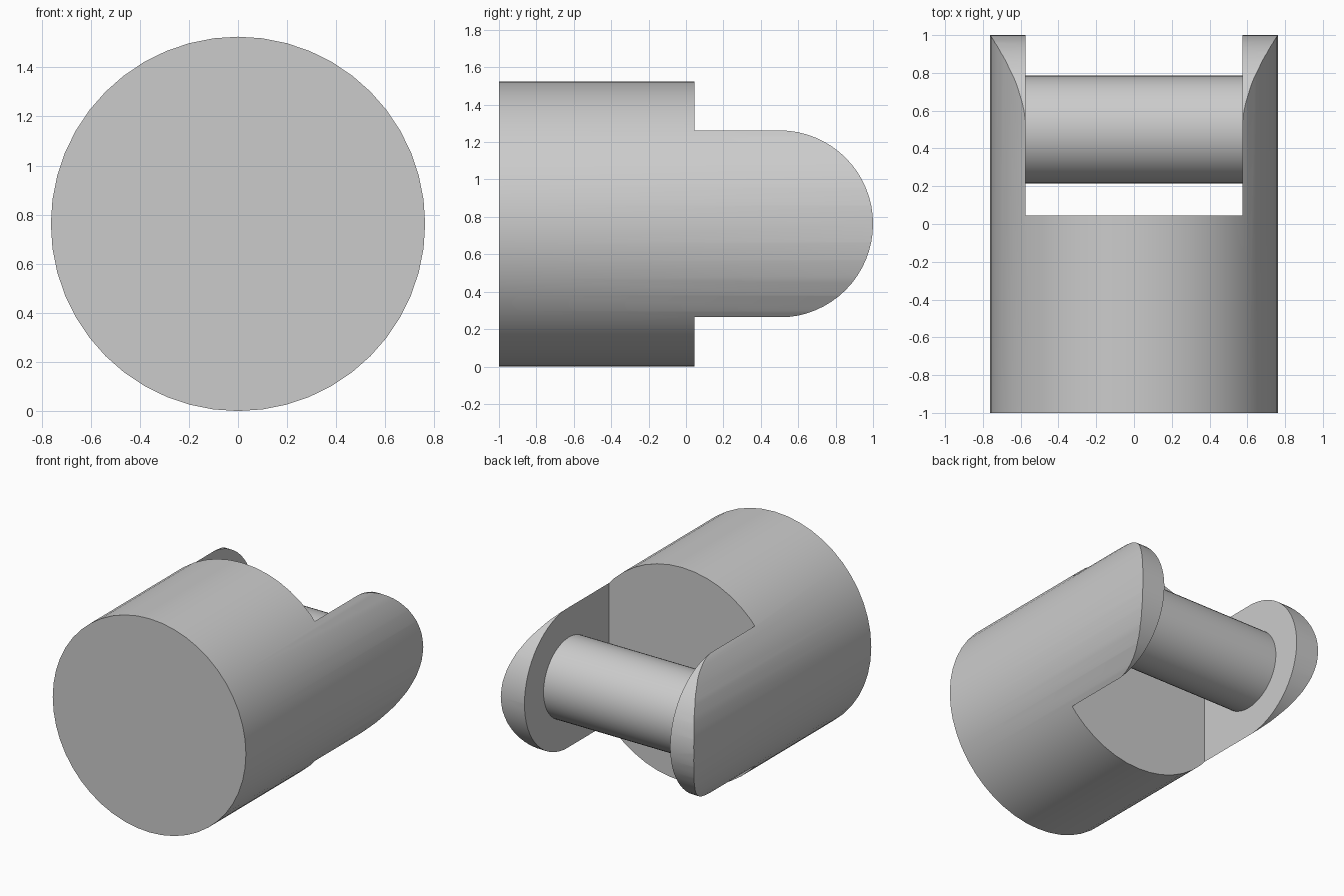
import bpy, bmesh, math
from mathutils import Matrix

cube = bpy.data.objects.get("Cube")
if cube:
    bpy.data.objects.remove(cube, do_unlink=True)

RADIUS = 0.7625      # barrel radius and axis height
SLOT = 0.575         # half width of the fork gap
EAR = 0.5            # radius of the rounded fork ends

grey = bpy.data.materials.new("plain_grey")
grey.use_nodes = True
colour = (0.6, 0.6, 0.6, 1)
grey.diffuse_color = colour
grey.node_tree.nodes["Principled BSDF"].inputs["Base Color"].default_value = colour


def add_object(name, bm):
    bmesh.ops.recalc_face_normals(bm, faces=bm.faces)
    mesh = bpy.data.meshes.new(name)
    bm.to_mesh(mesh)
    bm.free()
    mesh.materials.append(grey)
    obj = bpy.data.objects.new(name, mesh)
    bpy.context.collection.objects.link(obj)
    return obj


def cylinder(name, radius, length, axis, centre, sides):
    bm = bmesh.new()
    bmesh.ops.create_cone(bm, cap_ends=True, segments=sides, radius1=radius,
                          radius2=radius, depth=length)
    turn = Matrix.Rotation(math.pi / 2, 4, axis)
    bm.transform(Matrix.Translation(centre) @ turn)
    return add_object(name, bm)


def side_prism(name, outline, half_width):
    """Extrude a (y, z) outline across x."""
    bm = bmesh.new()
    face = bm.faces.new([bm.verts.new((-half_width, y, z)) for y, z in outline])
    ext = bmesh.ops.extrude_face_region(bm, geom=[face])
    moved = [v for v in ext["geom"] if isinstance(v, bmesh.types.BMVert)]
    bmesh.ops.translate(bm, verts=moved, vec=(2 * half_width, 0, 0))
    return add_object(name, bm)


def select(obj):
    bpy.ops.object.select_all(action='DESELECT')
    obj.select_set(True)
    bpy.context.view_layer.objects.active = obj


def boolean(target, cutter, operation):
    mod = target.modifiers.new("cut", 'BOOLEAN')
    mod.operation, mod.solver, mod.object = operation, 'EXACT', cutter
    select(target)
    bpy.ops.object.modifier_apply(modifier=mod.name)
    bpy.data.objects.remove(cutter, do_unlink=True)


# Barrel with two rounded fork ears
body = cylinder("forked_barrel", RADIUS, 2, 'X', (0, 0, RADIUS), 48)
arc = [(EAR + EAR * math.cos(a), RADIUS + EAR * math.sin(a))
       for a in (math.pi * (i / 32 - 0.5) for i in range(33))]
outline = [(-2, -1), (EAR, -1)] + arc + [(EAR, 3), (-2, 3)]
boolean(body, side_prism("ear_rounding", outline, 2), 'INTERSECT')

# Gap between the ears
gap = [(0.045, -1), (2, -1), (2, 3), (0.045, 3)]
boolean(body, side_prism("fork_gap", gap, SLOT), 'DIFFERENCE')

# Cross pin joining the ears
pin = cylinder("cross_pin", 0.285, 2 * SLOT + 0.02, 'Y', (0, EAR, RADIUS), 48)

for obj in (body, pin):
    select(obj)
    bpy.ops.object.shade_smooth_by_angle(angle=math.radians(30))
